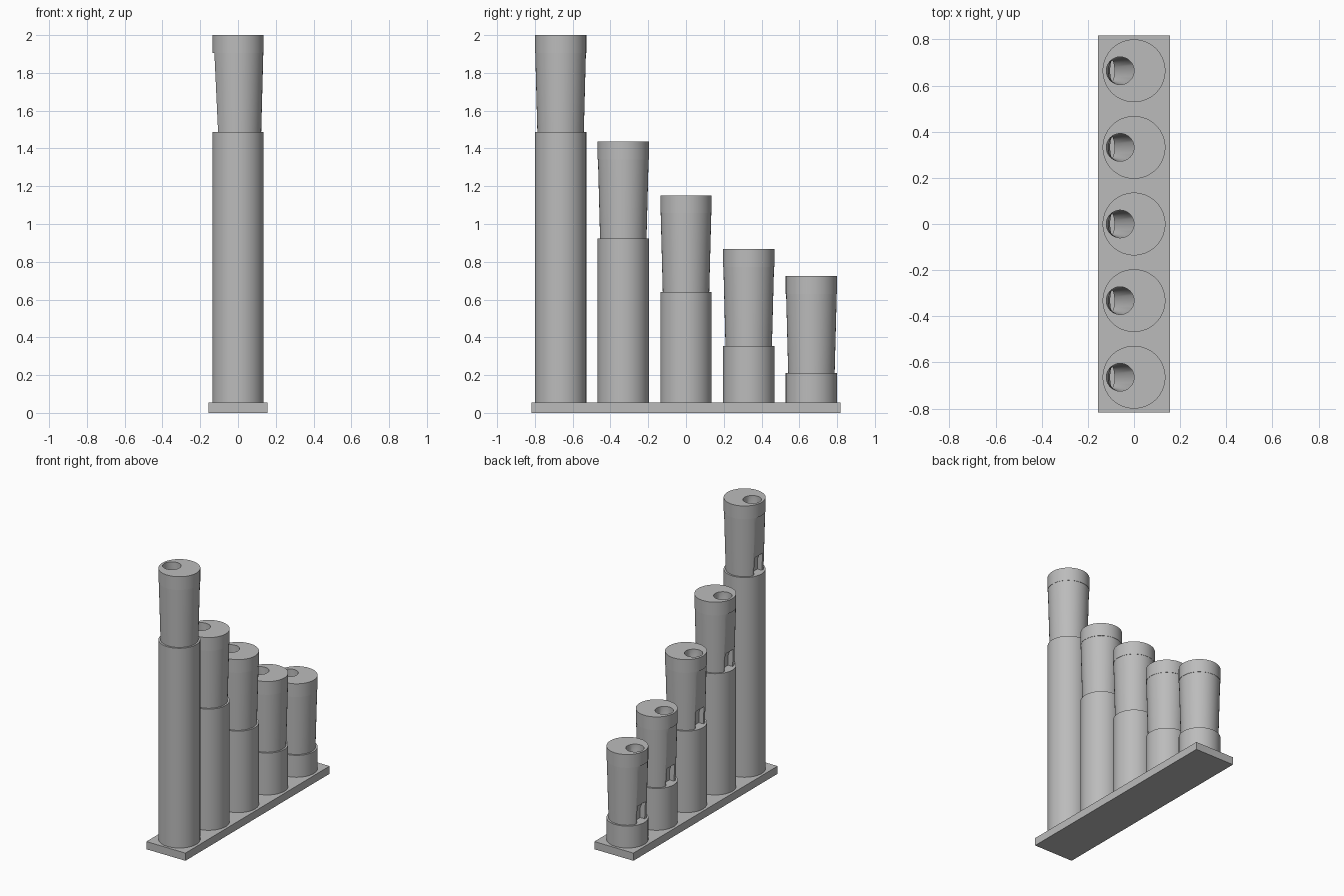
import bpy, bmesh, math

if "Cube" in bpy.data.objects:
    bpy.data.objects.remove(bpy.data.objects["Cube"])

R = 0.136          # pipe radius
HEAD = 0.513       # mouthpiece height
CAP = 0.418        # height where the cap ring begins
BASE = 0.055

grey = bpy.data.materials.new("plain grey")
grey.diffuse_color = (0.5, 0.5, 0.5, 1)
grey.use_nodes = True
grey.node_tree.nodes["Principled BSDF"].inputs["Base Color"].default_value = grey.diffuse_color


def add(name, mesh, loc=(0, 0, 0)):
    ob = bpy.data.objects.new(name, mesh)
    ob.location = loc
    bpy.context.collection.objects.link(ob)
    return ob


def loft(name, rings, material=grey):
    """Closed skin through equal-length rings of points, bottom to top."""
    bm = bmesh.new()
    loops = [[bm.verts.new(p) for p in ring] for ring in rings]
    n = len(loops[0])
    for a, b in zip(loops, loops[1:]):
        for i in range(n):
            j = (i + 1) % n
            bm.faces.new((a[i], a[j], b[j], b[i]))
    bm.faces.new(loops[0][::-1])
    bm.faces.new(loops[-1])
    bmesh.ops.recalc_face_normals(bm, faces=bm.faces)
    mesh = bpy.data.meshes.new(name)
    bm.to_mesh(mesh)
    bm.free()
    mesh.materials.append(material)
    return mesh


def oval(cx, rx, ry, z, n=64):
    return [(cx + rx * math.cos(2 * math.pi * i / n),
             ry * math.sin(2 * math.pi * i / n), z) for i in range(n)]


def rect(x0, x1, hy, z):
    return [(x0, -hy, z), (x1, -hy, z), (x1, hy, z), (x0, hy, z)]


def cut(ob, name, rings):
    cutter = add(name, loft(name, rings))
    cutter.hide_render = True
    mod = ob.modifiers.new(name, 'BOOLEAN')
    mod.operation, mod.solver, mod.object = 'DIFFERENCE', 'EXACT', cutter
    return cutter


def smooth(ob):
    bpy.ops.object.select_all(action='DESELECT')
    ob.select_set(True)
    bpy.context.view_layer.objects.active = ob
    bpy.ops.object.shade_smooth_by_angle(angle=math.radians(25))


# Mouthpiece: tapered body under a straight cap ring
head = add("mouthpiece_1", loft("mouthpiece", [
    oval(0, 0.123, 0.123, 0), oval(0, 0.134, 0.134, CAP),
    oval(0, R, R, CAP), oval(0, R, R, HEAD)]))
cutters = [
    # sloping flat on the left side, below the cap
    cut(head, "flat_cutter", [rect(-0.3, -0.105, 0.2, -0.01),
                              rect(-0.3, -0.125, 0.2, CAP)]),
    # blow hole narrowing to a flat air slot
    cut(head, "hole_cutter", [oval(-0.093, 0.008, 0.044, 0.05, 32),
                              oval(-0.097, 0.012, 0.046, 0.3, 32),
                              oval(-0.06, 0.06, 0.06, HEAD - 0.05, 32),
                              oval(-0.06, 0.06, 0.06, HEAD + 0.02, 32)]),
    # sound window at the foot
    cut(head, "window_cutter", [rect(-0.3, -0.07, 0.045, -0.02),
                                rect(-0.3, -0.07, 0.045, 0.07),
                                rect(-0.3, -0.09, 0.045, 0.125)]),
]
bpy.context.view_layer.update()
deps = bpy.context.evaluated_depsgraph_get()
carved = bpy.data.meshes.new_from_object(head.evaluated_get(deps))
head.modifiers.clear()
head.data = carved
for c in cutters:
    bpy.data.objects.remove(c)
smooth(head)

# Five pipes stepping down from front to back
for i, top in enumerate((2.0, 1.437, 1.152, 0.868, 0.725)):
    y = -0.664 + 0.332 * i
    z = top - HEAD
    pipe = add(f"pipe_{i + 1}", loft("pipe", [oval(0, R, R, BASE), oval(0, R, R, z)]),
               (0, y, 0))
    smooth(pipe)
    if i == 0:
        head.location = (0, y, z)
    else:
        add(f"mouthpiece_{i + 1}", head.data, (0, y, z))

# Base plate
add("base_plate", loft("base_plate", [rect(-0.155, 0.155, 0.817, 0),
                                      rect(-0.155, 0.155, 0.817, BASE)]))
